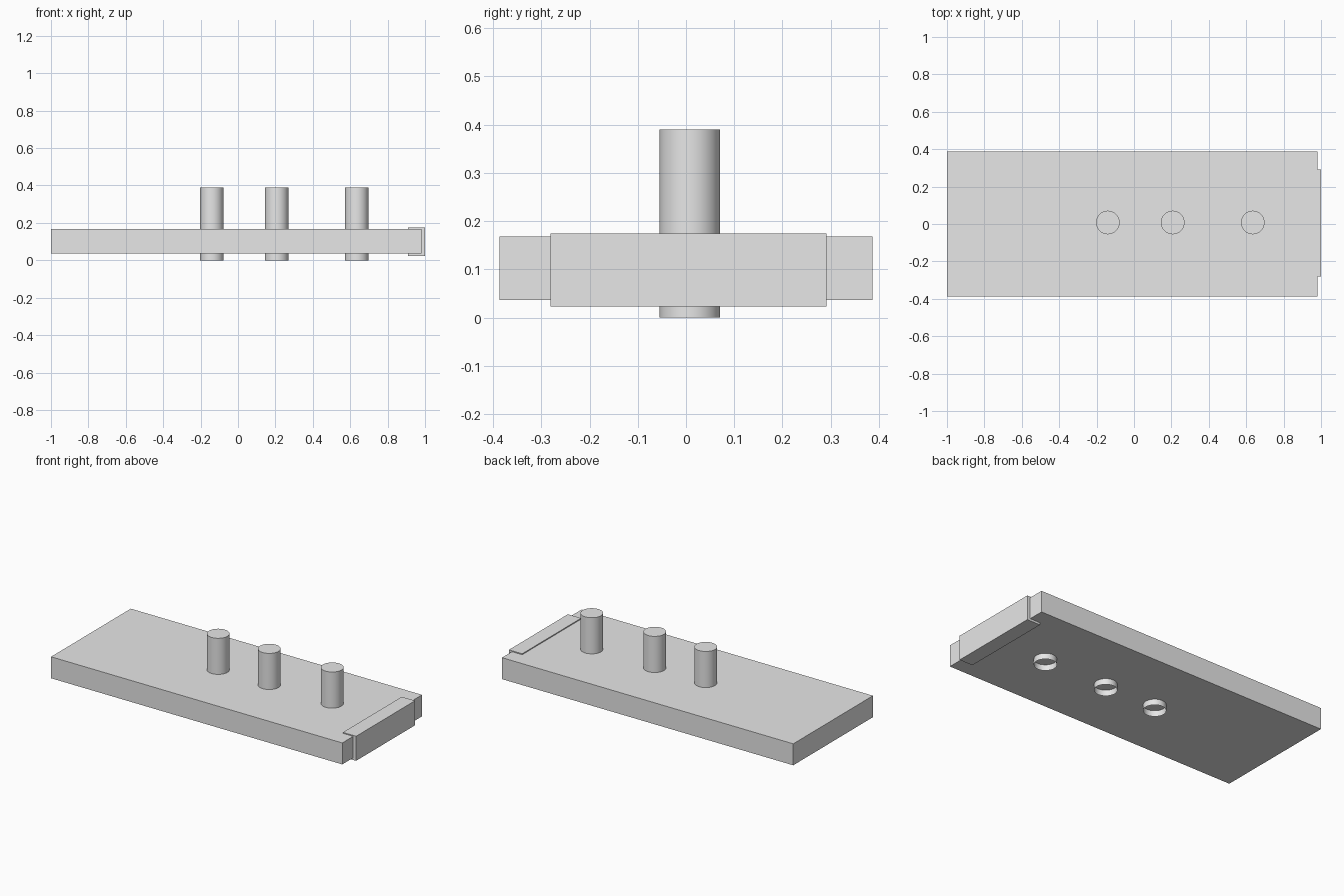
import bpy
import bmesh
import math

if "Cube" in bpy.data.objects:
    bpy.data.objects.remove(bpy.data.objects["Cube"], do_unlink=True)

# Single plain grey material
grey = bpy.data.materials.new("light_grey")
grey.use_nodes = True
grey.diffuse_color = (0.8, 0.8, 0.8, 1)
grey.node_tree.nodes["Principled BSDF"].inputs["Base Color"].default_value = (0.8, 0.8, 0.8, 1)


def box(name, low, high):
    size = [b - a for a, b in zip(low, high)]
    center = [(a + b) / 2 for a, b in zip(low, high)]
    bpy.ops.mesh.primitive_cube_add(size=1, location=center)
    ob = bpy.context.object
    ob.name = name
    ob.scale = size
    bpy.ops.object.transform_apply(location=False, rotation=False, scale=True)
    ob.data.materials.append(grey)


def peg(name, x, y, radius, height):
    bpy.ops.mesh.primitive_cylinder_add(vertices=64, radius=radius, depth=height,
                                        location=(x, y, height / 2))
    ob = bpy.context.object
    ob.name = name
    # Leave the underside open, so the slab shows inside the tube
    bm = bmesh.new()
    bm.from_mesh(ob.data)
    bottom = [f for f in bm.faces if f.normal.z < -0.9]
    bmesh.ops.delete(bm, geom=bottom, context="FACES_ONLY")
    bm.to_mesh(ob.data)
    bm.free()
    ob.data.materials.append(grey)
    bpy.ops.object.shade_smooth_by_angle(angle=math.radians(30))


# Flat slab and the block let into its end
box("slab", (-1, -0.387, 0.036), (0.98, 0.387, 0.168))
box("end_block", (0.91, -0.281, 0.023), (1, 0.291, 0.174))

# Row of three pegs through the slab
for name, x in (("right", -0.14), ("middle", 0.207), ("left", 0.635)):
    peg("peg_" + name, x, 0.008, 0.063, 0.39)
